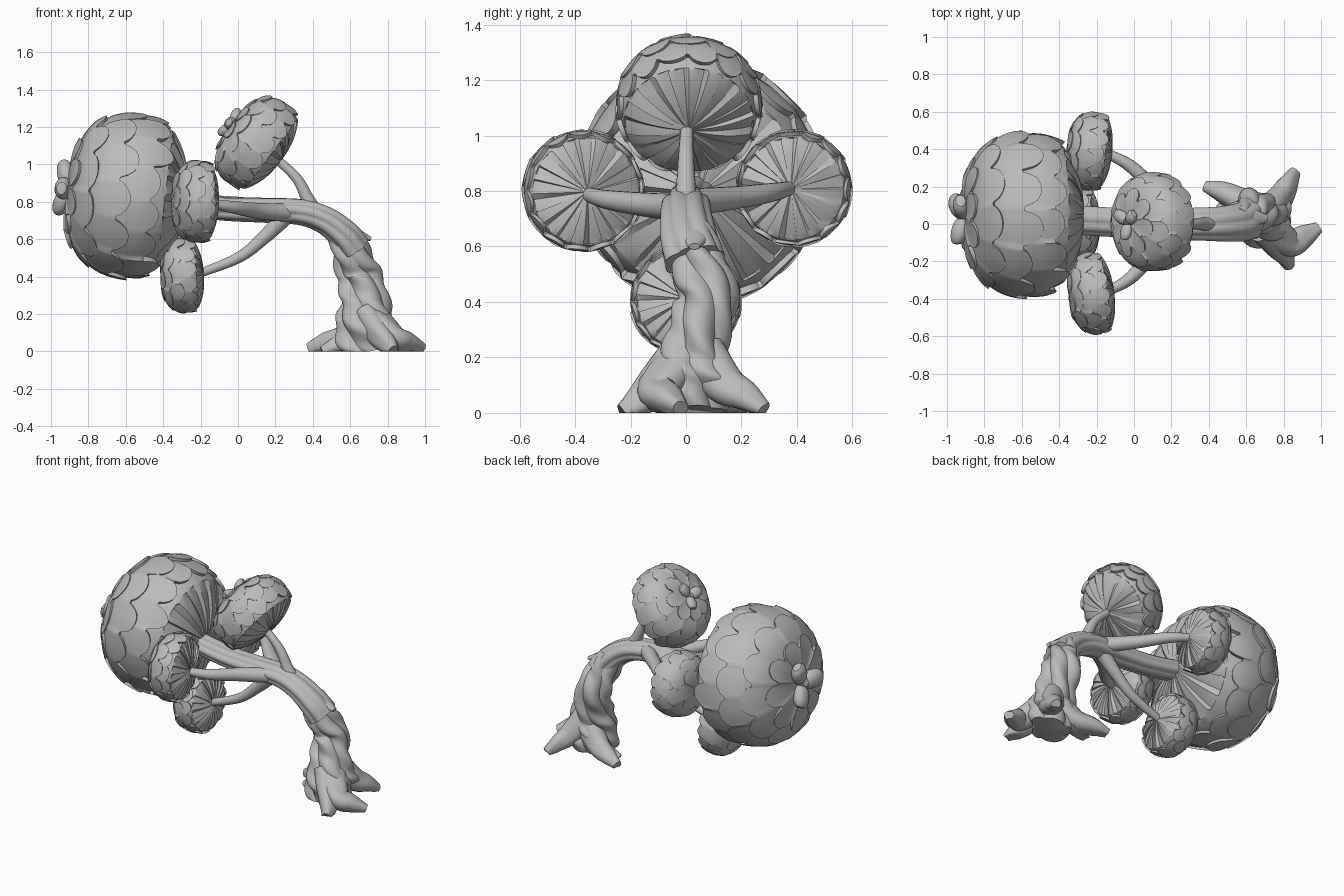
import bpy, math, random
from mathutils import Vector

if "Cube" in bpy.data.objects:
    bpy.data.objects.remove(bpy.data.objects["Cube"])

random.seed(4)
GREY = bpy.data.materials.new("plain grey")
GREY.diffuse_color = (0.5, 0.5, 0.5, 1)
GREY.use_nodes = True
GREY.node_tree.nodes["Principled BSDF"].inputs["Base Color"].default_value = GREY.diffuse_color


def make(name, verts, faces, angle=35):
    mesh = bpy.data.meshes.new(name)
    mesh.from_pydata(verts, [], faces)
    mesh.materials.append(GREY)
    ob = bpy.data.objects.new(name, mesh)
    bpy.context.collection.objects.link(ob)
    bpy.ops.object.select_all(action='DESELECT')
    ob.select_set(True)
    bpy.context.view_layer.objects.active = ob
    bpy.ops.object.mode_set(mode='EDIT')
    bpy.ops.mesh.select_all(action='SELECT')
    bpy.ops.mesh.remove_doubles(threshold=0.0001)
    bpy.ops.mesh.normals_make_consistent(inside=False)
    bpy.ops.object.mode_set(mode='OBJECT')
    bpy.ops.object.shade_smooth_by_angle(angle=math.radians(angle))
    return ob


def bridge(rows, n):
    return [(r * n + i, r * n + (i + 1) % n, (r + 1) * n + (i + 1) % n, (r + 1) * n + i)
            for r in range(rows - 1) for i in range(n)]


def tube(name, pts, sides=16, ridges=0, depth=0.0, twist=0.0, flat=1.0, ground=False, lumps=0.0, steps=8):
    """Sweep a ridged ring along a smooth path; each point is x, y, z, radius."""
    p = [Vector(q) for q in pts]
    p = [2 * p[0] - p[1]] + p + [2 * p[-1] - p[-2]]
    path = []
    for i in range(1, len(p) - 2):
        a, b, c, d = p[i - 1:i + 3]
        for k in range(steps):
            t = k / steps
            path.append(0.5 * (2 * b + (c - a) * t + (2 * a - 5 * b + 4 * c - d) * t * t
                               + (3 * b - a - 3 * c + d) * t ** 3))
    path.append(p[-2])
    side, verts = None, []
    for i, q in enumerate(path):
        tan = (path[min(i + 1, len(path) - 1)] - path[max(i - 1, 0)]).to_3d().normalized()
        if side is None:
            side = Vector((0, 1, 0)) if abs(tan.y) < 0.9 else Vector((1, 0, 0))
        side = (side - tan * side.dot(tan)).normalized()
        up = tan.cross(side)
        f = i / (len(path) - 1)
        for j in range(sides):
            a = math.tau * j / sides
            r = q.w
            if ridges:
                r *= 1 + depth * (1.6 * abs(math.sin(ridges * a / 2)) - 0.9 + 0.4 * math.sin(2 * a + 1))
            r *= 1 + lumps * math.sin(13 * f + 2 * a) * math.sin(9 * f + a)
            a -= twist * f      # the ring itself turns, so grooves stay clean
            v = q.to_3d() + side * r * math.cos(a) + up * r * flat * math.sin(a)
            if ground:
                v.z = max(v.z, 0)
            verts.append(v)
    rows = len(path)
    faces = bridge(rows, sides)
    faces += [tuple(range(sides)), tuple(range((rows - 1) * sides, rows * sides))]
    return make(name, verts, faces, 50)


def crown(name, centre, axis, R, H, skirt, lobes, edges, taper=0.5, tips=0):
    """Dome of overlapping leaf tiers with a pleated, slightly bulging underside."""
    rot = Vector((0, 0, 1)).rotation_difference(Vector(axis)).to_matrix()
    centre = Vector(centre)
    place = lambda v: centre + rot @ Vector(v)

    def profile(s):
        t = max(s, 0) * math.pi / 2
        if s <= 1:
            return R * math.sin(t) ** 0.8, H * max(math.cos(t), 0) ** 0.82
        return R * (1 - taper * (s - 1) ** 2), -skirt * (s - 1) / 0.5

    def point(s, a, lift):
        r, h = profile(s)
        r2, h2 = profile(s + 0.01)
        n = Vector((h - h2, r2 - r)).normalized()
        r, h = r + n.x * lift, h + n.y * lift
        return place((r * math.cos(a), r * math.sin(a), h))

    # closed body with wide pleats underneath
    seg, count = 6, 21
    n = seg * count
    verts = [point(1.36 * k / 14, math.tau * j / n, 0) for k in range(15) for j in range(n)]
    r_end, h_end = profile(1.36)
    pleat = [random.uniform(0.4, 1.3) for _ in range(count)]
    for k in range(8):
        f = 1 - k / 7
        for j in range(n):
            a = math.tau * (j + 0.8 * math.sin(j // seg * 2.4)) / n
            saw = (j % seg) / seg * pleat[j // seg] * R * 0.07 * min(f * 1.5, 1)
            r = r_end * (0.97 * f + 0.01)
            bulge = skirt * 0.42 * (1 - f ** 2.5) + R * 0.03
            verts.append(place((r * math.cos(a), r * math.sin(a), h_end - bulge + saw)))
    make(name + "_body", verts, bridge(23, n), 28)

    # leaf tiers, each with a scalloped raised edge
    verts, faces, start = [], [], 0.0
    for k, edge in enumerate(edges):
        count = lobes[k]
        seg = 12
        n = count * seg
        depth = 0.13
        size = [random.uniform(-0.06, 0.06) for _ in range(count)]
        lift = [random.uniform(0.040, 0.066) for _ in range(count)]
        turn = random.random()
        grid = [[] for _ in range(10)]
        for j in range(n):
            phi = (j % seg) / (seg - 1)
            a = math.tau * (j + turn * seg) / n
            bulge = math.sin(math.pi * phi) ** 0.6
            s_end = edge + size[j // seg] * bulge - depth * (1 - bulge)
            top = R * (lift[j // seg] + 0.012 * phi)
            for row in range(9):
                f = row / 8
                s = start + (s_end - start) * f
                grid[row].append(point(s, a, top * f ** 0.8 + 0.002))
            grid[9].append(point(s_end - 0.01, a, -R * 0.02))
        base = len(verts)
        for g in grid:
            verts += g
        faces += [tuple(i + base for i in f) for f in bridge(10, n)]
        start = edge - depth - 0.12
    make(name + "_leaf_tiers", verts, faces, 38)

    # stubby rounded leaves at the apex
    for i in range(tips):
        a = math.tau * i / tips + 0.5
        rad = Vector((math.cos(a), math.sin(a), 0))
        tang = Vector((-math.sin(a), math.cos(a), 0))
        verts = []
        m = 16
        for k in range(9):
            t = math.pi * k / 8
            for j in range(m):
                b = math.tau * j / m
                v = rad * R * (0.21 - 0.17 * math.cos(t))
                w = math.sin(t) ** 0.6 * R
                v = v + tang * w * 0.145 * math.cos(b)
                v.z = H + R * 0.07 + w * 0.11 * math.sin(b) - R * 0.03 * math.cos(t)
                verts.append(place(v))
        make(f"{name}_tip_leaf_{i + 1}", verts, bridge(9, m))


# foliage crowns
BIG = (0.42, 0.74, 1.04, 1.32)
SMALL = (0.45, 0.75, 1.03, 1.34)
crown("main_crown", (-0.57, 0.05, 0.83), (-0.99, 0, 0.12), 0.42, 0.335, 0.25,
      (9, 11, 13, 15), BIG, 0.9, 3)
crown("upper_crown", (0.10, 0.01, 1.115), (-0.8, 0, 0.6), 0.25, 0.16, 0.135,
      (8, 11, 13, 15), BIG, 0.5, 3)
crown("front_crown", (-0.21, -0.37, 0.80), (-0.99, -0.14, 0.03), 0.207, 0.135, 0.085,
      (6, 9, 12, 15), SMALL)
crown("back_crown", (-0.22, 0.39, 0.81), (-0.99, 0.1, 0.03), 0.198, 0.135, 0.085,
      (6, 9, 12, 15), SMALL)
crown("lower_crown", (-0.285, 0.0, 0.405), (-0.99, 0, -0.06), 0.19, 0.125, 0.085,
      (6, 9, 12, 15), SMALL)

# bent trunk: grooved upper bark ending in a collar, twisted lower part
tube("upper_trunk", [(-0.42, 0.03, 0.81, 0.075), (-0.1, 0.01, 0.765, 0.074), (0.15, 0, 0.755, 0.078),
                     (0.34, 0, 0.745, 0.082), (0.47, 0, 0.70, 0.088), (0.57, 0.01, 0.62, 0.098),
                     (0.62, 0.03, 0.55, 0.104)],
     sides=56, ridges=7, depth=0.08, twist=0.4, flat=0.85)
tube("lower_trunk", [(0.54, 0.01, 0.65, 0.07), (0.61, 0.04, 0.53, 0.092), (0.65, 0.08, 0.42, 0.104),
                     (0.665, 0.06, 0.30, 0.108), (0.67, 0.03, 0.2, 0.124), (0.68, 0.02, 0.1, 0.140),
                     (0.70, 0.02, 0, 0.115)],
     sides=60, ridges=5, depth=0.14, twist=2.8, flat=1.08, lumps=0.13, ground=True)
tube("bark_spike", [(0.50, 0.02, 0.68, 0.06), (0.61, 0.03, 0.635, 0.06), (0.71, 0.03, 0.60, 0.02)],
     sides=14, flat=0.6)

# roots spreading on the ground
ROOTS = {
    "left_root": [(0.68, 0.06, 0.16, 0.09), (0.57, 0.12, 0.07, 0.07), (0.47, 0.17, 0.045, 0.055), (0.38, 0.20, 0.015, 0.03)],
    "left_root_fork": [(0.60, 0.10, 0.06, 0.06), (0.53, 0.09, 0.035, 0.045), (0.45, 0.08, 0.0, 0.025)],
    "back_root": [(0.71, 0.06, 0.2, 0.09), (0.78, 0.14, 0.10, 0.07), (0.82, 0.21, 0.06, 0.055), (0.86, 0.28, 0.01, 0.03)],
    "right_root": [(0.72, -0.02, 0.17, 0.09), (0.83, -0.10, 0.08, 0.07), (0.90, -0.07, 0.05, 0.06), (0.985, -0.02, 0.015, 0.03)],
    "front_root": [(0.69, -0.02, 0.2, 0.08), (0.76, -0.11, 0.09, 0.07), (0.81, -0.18, 0.03, 0.05), (0.83, -0.23, 0.0, 0.03)],
}
for name, pts in ROOTS.items():
    tube(name, pts, sides=18, ridges=3, depth=0.1, twist=0.8, ground=True)

# branches to the smaller crowns
BRANCHES = {
    "upper_branch": [(0.43, 0, 0.72, 0.045), (0.375, 0, 0.81, 0.036), (0.31, 0, 0.93, 0.028), (0.17, 0.005, 1.06, 0.022)],
    "front_branch": [(0.28, -0.02, 0.74, 0.05), (0.12, -0.14, 0.75, 0.044), (-0.02, -0.29, 0.77, 0.034), (-0.17, -0.375, 0.795, 0.022)],
    "back_branch": [(0.28, 0.02, 0.76, 0.05), (0.12, 0.17, 0.775, 0.042), (-0.02, 0.31, 0.795, 0.034), (-0.18, 0.395, 0.815, 0.022)],
    "lower_branch": [(0.26, 0, 0.73, 0.05), (0.14, 0, 0.61, 0.038), (0.0, 0, 0.50, 0.030), (-0.25, 0, 0.40, 0.022)],
}
for name, pts in BRANCHES.items():
    tube(name, pts, sides=14)
